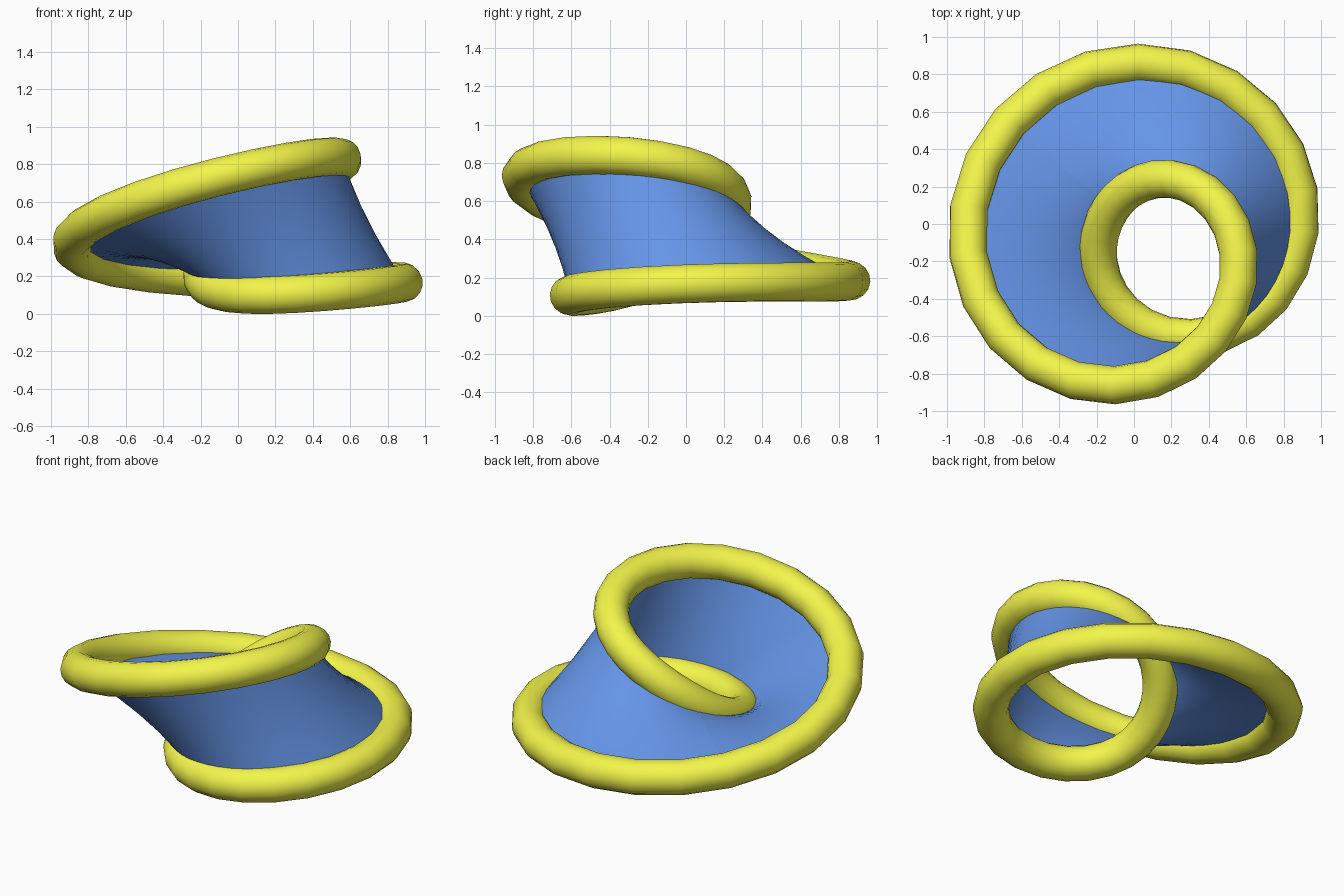
import bpy
from math import sin, cos, pi, radians
from mathutils import Vector

if "Cube" in bpy.data.objects:
    bpy.data.objects.remove(bpy.data.objects["Cube"])

R, W = 0.63, 0.36            # strip mid-circle radius and half width
TUBE = 0.102                 # rim tube radius
START = radians(140)         # where the strip lies flat and widest
CENTRE = Vector((0.088, -0.075, 0.402))
TILT = Vector((0, 0, 1)).rotation_difference(Vector((-0.14, 0.065, 1)))


def strip_point(t, v):
    """Point on the half-twisted strip: t goes round, v goes across."""
    r = R + v * cos(t / 2)
    a = START + t
    p = Vector((r * cos(a), r * sin(a), v * sin(t / 2)))
    return TILT @ p + CENTRE


def material(name, colour):
    m = bpy.data.materials.new(name)
    m.diffuse_color = (*colour, 1)
    m.use_nodes = True
    m.node_tree.nodes["Principled BSDF"].inputs["Base Color"].default_value = m.diffuse_color
    return m


# Blue one-sided strip, left unwelded at the seam so shading stays clean
N, ACROSS = 48, 8
verts = [strip_point(2 * pi * i / N, W * (2 * j / ACROSS - 1))
         for i in range(N + 1) for j in range(ACROSS + 1)]
row = ACROSS + 1
faces = [(i * row + j, (i + 1) * row + j, (i + 1) * row + j + 1, i * row + j + 1)
         for i in range(N) for j in range(ACROSS)]
mesh = bpy.data.meshes.new("twisted_strip")
mesh.from_pydata(verts, [], faces)
mesh.shade_smooth()
mesh.materials.append(material("blue", (0.13, 0.30, 0.80)))
strip = bpy.data.objects.new("twisted_strip", mesh)
bpy.context.collection.objects.link(strip)

# Yellow tube along the strip's single edge, which goes round twice
SEGS = 48
curve = bpy.data.curves.new("rim_tube", 'CURVE')
curve.dimensions = '3D'
curve.bevel_depth = TUBE
curve.bevel_resolution = 6
spline = curve.splines.new('POLY')
spline.points.add(SEGS - 1)
for i, p in enumerate(spline.points):
    p.co = (*strip_point(4 * pi * i / SEGS, W), 1)
spline.use_cyclic_u = True
curve.materials.append(material("yellow", (0.90, 0.92, 0.07)))
rim = bpy.data.objects.new("rim_tube", curve)
bpy.context.collection.objects.link(rim)
bpy.context.view_layer.objects.active = rim
rim.select_set(True)
bpy.ops.object.convert(target='MESH')
rim = bpy.context.object
rim.name = "rim_tube"
rim.data.shade_smooth()

# Stand the model on the ground, centred
co = [v.co for v in rim.data.vertices]
lo = Vector([min(c[k] for c in co) for k in range(3)])
hi = Vector([max(c[k] for c in co) for k in range(3)])
shift = Vector((-(lo.x + hi.x) / 2, -(lo.y + hi.y) / 2, -lo.z))
for ob in (strip, rim):
    for v in ob.data.vertices:
        v.co += shift
